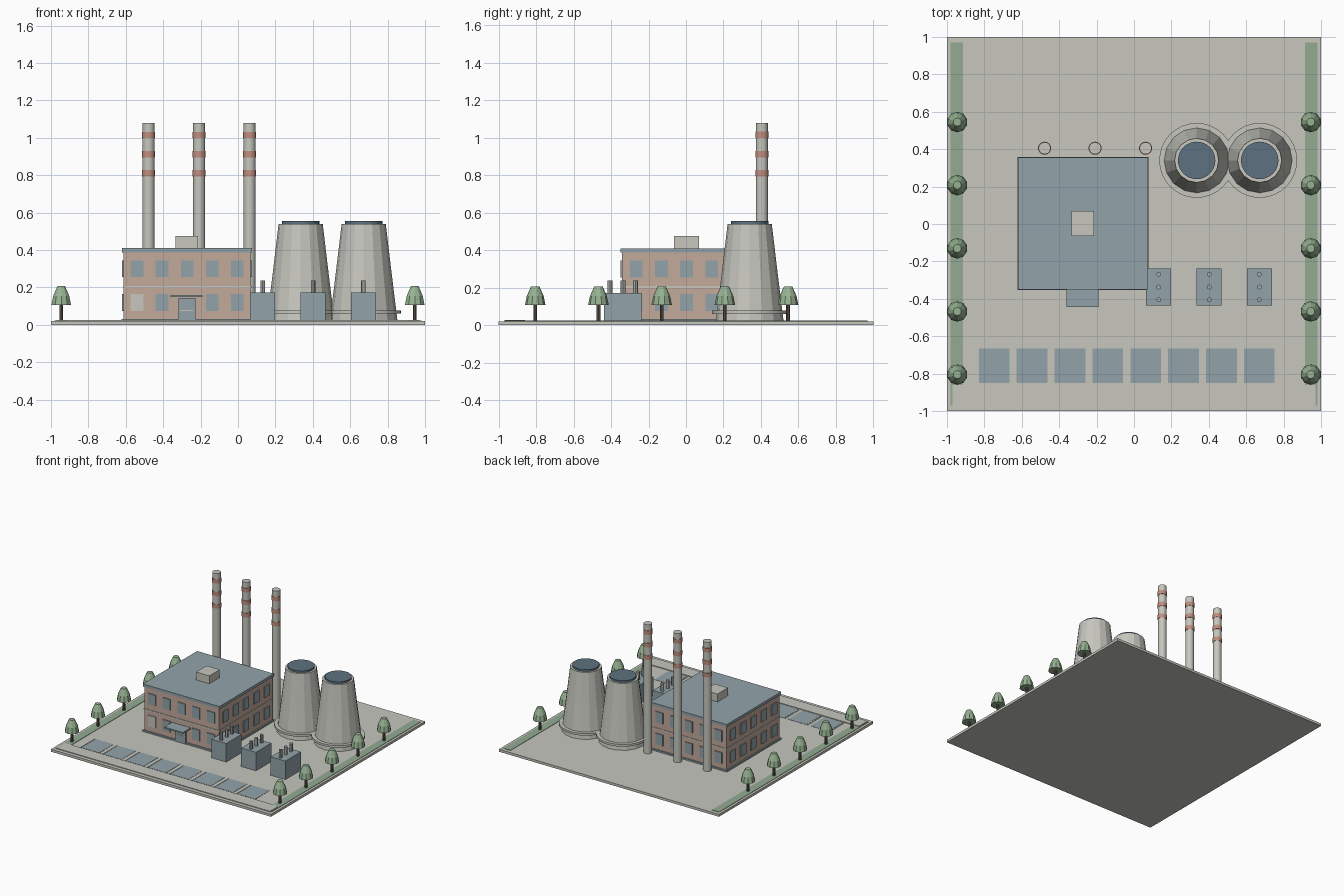
import bpy, bmesh
from mathutils import Matrix

if "Cube" in bpy.data.objects:
    bpy.data.objects.remove(bpy.data.objects["Cube"])


def material(name, r, g, b):
    m = bpy.data.materials.new(name)
    m.use_nodes = True
    m.diffuse_color = (r, g, b, 1)
    m.node_tree.nodes["Principled BSDF"].inputs["Base Color"].default_value = (r, g, b, 1)
    return m


CONCRETE = material("concrete", .57, .57, .52)
BLUE = material("blue_grey", .29, .37, .40)
DARK = material("dark_blue", .11, .17, .22)
BRICK = material("brick", .55, .40, .33)
GRASS = material("grass_green", .29, .41, .29)
LEAF = material("leaf_green", .31, .45, .29)
RED = material("band_red", .53, .27, .21)
BARK = material("bark_brown", .14, .11, .09)
METAL = material("metal_grey", .38, .39, .37)


def finish(name, bm, mat, smooth=False):
    mesh = bpy.data.meshes.new(name)
    bm.to_mesh(mesh)
    bm.free()
    mesh.materials.append(mat)
    ob = bpy.data.objects.new(name, mesh)
    bpy.context.collection.objects.link(ob)
    if smooth:
        bpy.ops.object.select_all(action='DESELECT')
        ob.select_set(True)
        bpy.context.view_layer.objects.active = ob
        bpy.ops.object.shade_smooth_by_angle()
    return ob


def box(name, xs, ys, zs, mat):
    """Box given by its low and high limits on each axis."""
    bm = bmesh.new()
    size = [hi - lo for lo, hi in (xs, ys, zs)]
    mid = [(hi + lo) / 2 for lo, hi in (xs, ys, zs)]
    bmesh.ops.create_cube(bm, size=1, matrix=Matrix.LocRotScale(mid, None, size))
    return finish(name, bm, mat)


def turned(name, x, y, profile, sides, mat, smooth=False):
    """Closed solid from (radius, height) rings around a vertical axis."""
    bm = bmesh.new()
    rings = []
    for r, z in profile:
        at = Matrix.Translation((x, y, z))
        rings.append(bmesh.ops.create_circle(bm, segments=sides, radius=r, matrix=at)["verts"])
    for a, b in zip(rings, rings[1:]):
        for i in range(sides):
            j = (i + 1) % sides
            bm.faces.new((a[i], a[j], b[j], b[i]))
    bm.faces.new(rings[0])
    bm.faces.new(rings[-1])
    bmesh.ops.recalc_face_normals(bm, faces=bm.faces)
    return finish(name, bm, mat, smooth)


def post(name, x, y, r, z0, z1, sides, mat):
    return turned(name, x, y, [(r, z0), (r, z1)], sides, mat, True)


G = .02  # ground level

# Site slab, planting strips, front kerb and parking bays
box("ground", (-1, 1), (-1, 1), (0, G), CONCRETE)
for side, s in (("left", 1), ("right", -1)):
    box("grass_strip_" + side, sorted((s * .98, s * .915)), (-.97, .97), (G, .023), GRASS)
box("front_walk", (-.97, .97), (-.97, -.86), (G, .026), CONCRETE)
for i in range(8):
    x = -.83 + i * .2025
    box("parking_bay", (x, x + .165), (-.85, -.665), (G, .022), BLUE)
    box("bay_line", (x - .012, x - .003), (-.85, -.665), (G, .023), CONCRETE)

# Main hall
CX, CY, W, D = -.272, .003, .34, .345


def around(name, grow, z0, z1, mat):
    box(name, (CX - W - grow, CX + W + grow), (CY - D - grow, CY + D + grow), (z0, z1), mat)


around("hall_walls", 0, G, .39, BRICK)
around("hall_plinth", .01, G, .032, BLUE)
around("hall_mid_band", .004, .198, .208, CONCRETE)
around("hall_roof", .008, .388, .41, BLUE)
box("roof_vent", (-.335, -.215), (-.065, .07), (.41, .475), CONCRETE)

# Windows on all four walls, two storeys of five
T, HALF = .008, .034
for z0 in (.075, .255):
    zs = (z0, z0 + .09)
    for i in range(-2, 3):
        x, y = CX + i * .134, CY + i * .134
        lower = z0 < .1
        if not (lower and i == 0):
            pane = CONCRETE if lower and i == -2 else BLUE
            box("front_window", (x - HALF, x + HALF), (CY - D - T, CY - D), zs, pane)
        box("back_window", (x - HALF, x + HALF), (CY + D, CY + D + T), zs, BLUE)
        box("left_window", (CX + W, CX + W + T), (y - HALF, y + HALF), zs, BLUE)
        box("right_window", (CX - W - T, CX - W), (y - HALF, y + HALF), zs, BLUE)

# Entrance
front = CY - D
box("door", (-.318, -.227), (front - .012, front), (G, .145), BLUE)
box("door_rail", (-.308, -.237), (front - .015, front), (.075, .081), CONCRETE)
box("door_canopy", (-.36, -.19), (-.443, front), (.15, .161), BLUE)

# Chimneys with painted bands
for x in (-.478, -.208, .062):
    post("chimney", x, .405, .032, G, 1.08, 24, CONCRETE)
    for z in (.81, .912, 1.015):
        post("chimney_band", x, .405, .035, z - .017, z + .017, 24, RED)

# Cooling towers
for x in (.335, .672):
    turned("cooling_tower", x, .34, [(.181, G), (.149, .28), (.118, .54)], 16, CONCRETE)
    post("tower_base_ring", x, .34, .2, .06, .078, 32, CONCRETE)
    post("tower_cap", x, .34, .1, .54, .555, 32, DARK)

# Transformers with insulator posts
for x in (.132, .402, .67):
    box("transformer", (x - .067, x + .067), (-.437, -.237), (G, .172), BLUE)
    for y in (-.405, -.337, -.269):
        post("insulator", x, y, .013, .172, .237, 12, METAL)

# Trees along both sides
for x in (-.945, .945):
    for i in range(5):
        y = .545 - i * .3375
        post("tree_trunk", x, y, .01, G, .12, 8, BARK)
        turned("tree_crown", x, y, [(.055, .107), (.045, .155), (.022, .207)], 10, LEAF)
